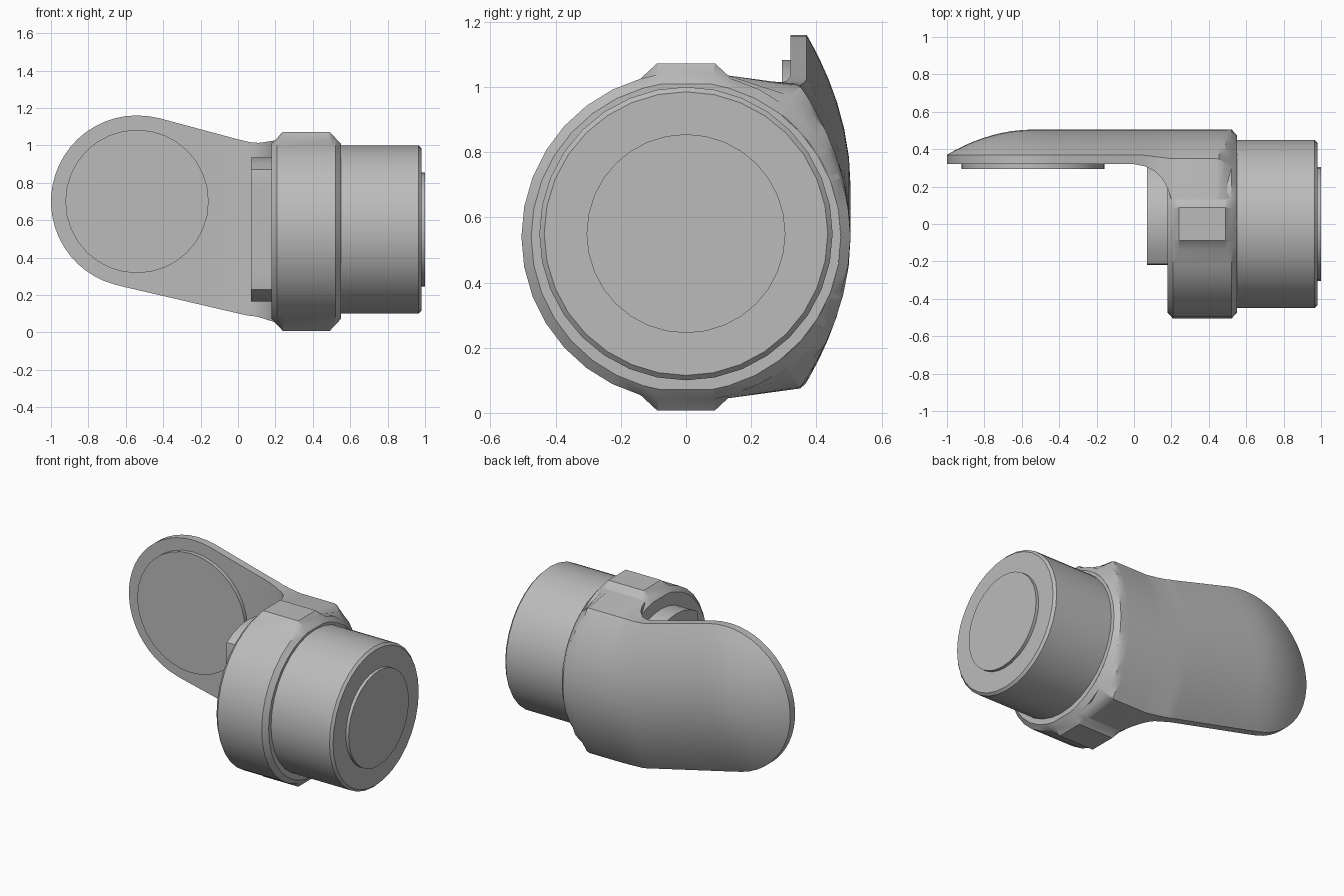
import bpy, bmesh
from math import sin, cos, pi, hypot, radians

cube = bpy.data.objects.get("Cube")
if cube:
    bpy.data.objects.remove(cube, do_unlink=True)

grey = bpy.data.materials.new("plain_grey")
grey.use_nodes = True
GREY = (0.5, 0.5, 0.5, 1)
grey.diffuse_color = GREY
grey.node_tree.nodes["Principled BSDF"].inputs["Base Color"].default_value = GREY


def loft(name, rings):
    """Skin equal-length closed rings and cap both ends."""
    bm = bmesh.new()
    rows = [[bm.verts.new(p) for p in ring] for ring in rings]
    for a, b in zip(rows, rows[1:]):
        for i in range(len(a)):
            j = (i + 1) % len(a)
            bm.faces.new((a[i], a[j], b[j], b[i]))
    bm.faces.new(rows[0])
    bm.faces.new(rows[-1])
    bmesh.ops.recalc_face_normals(bm, faces=bm.faces)
    mesh = bpy.data.meshes.new(name)
    bm.to_mesh(mesh)
    bm.free()
    mesh.materials.append(grey)
    ob = bpy.data.objects.new(name, mesh)
    bpy.context.collection.objects.link(ob)
    bpy.ops.object.select_all(action='DESELECT')
    ob.select_set(True)
    bpy.context.view_layer.objects.active = ob
    bpy.ops.object.shade_smooth_by_angle(angle=radians(28))
    return ob


def circle(r, n=32):
    return [(r * sin(2 * pi * i / n), r * cos(2 * pi * i / n)) for i in range(n)]


def turned(name, profile, zc, clip=-9):
    """Round part along x from (x, radius) pairs, optionally cut flat in front."""
    return loft(name, [[(x, max(y, clip), zc + z) for y, z in circle(r)] for x, r in profile])


def lerp(x, pts):
    """Piecewise linear lookup."""
    if x <= pts[0][0]:
        return pts[0][1]
    for (x0, v0), (x1, v1) in zip(pts, pts[1:]):
        if x <= x1:
            return v0 + (v1 - v0) * (x - x0) / (x1 - x0)
    return pts[-1][1]


ZC = 0.54            # collar axis height
HX, HZ, HR = -0.54, 0.70, 0.46   # rounded head of the arm


def bevel_limit(x, both):
    """Largest radius allowed by the conical end chamfers."""
    d = 0.55 - x
    if both:
        d = min(d, x - 0.18)
    return 0.475 + 1.08 * d


def limited(x, y, z, both=False):
    r = hypot(y, z - ZC)
    k = min(1, bevel_limit(x, both) / r)
    return (x, y * k, ZC + (z - ZC) * k)


# Barrel, end boss and inner boss
turned("barrel", [(0.5, 0.45), (0.965, 0.45), (0.98, 0.435)], 0.55)
turned("end_boss", [(0.95, 0.305), (1.0, 0.305)], 0.55)
turned("inner_boss", [(0.07, 0.385), (0.25, 0.385)], 0.55, clip=-0.22)

# Collar with flat lugs above and below
half = [(0.505 * sin(a), 0.505 * cos(a)) for a in [0.28 + (pi - 0.56) * i / 14 for i in range(15)]]
right = [(0.09, 0.54)] + half + [(0.09, -0.54)]
section = right + [(-y, z) for y, z in reversed(right)]
loft("collar", [[limited(x, y, ZC + z, True) for y, z in section]
                for x in (0.18, 0.208, 0.24, 0.49, 0.522, 0.55)])

# Arm: domed plate with a round head that blends into the collar
TOP = [(-0.42, 1.145), (0, 1.032), (0.06, 1.018), (0.12, 1.01), (0.2, 1.005)]
BOTTOM = [(-0.655, 0.254), (0.05, 0.09), (0.2, 0.075)]
INNER = [(0, 0.32), (0.06, 0.308), (0.11, 0.283), (0.15, 0.245), (0.18, 0.19), (0.2, 0.13)]
RIM = [(0.03, 0.37), (0.2, 0.35)]
RISE = [(0.1, 0), (0.24, 0.03)]


def arm_ring(x):
    u = (x - HX) / HR
    bulge = HR * max(0, 1 - u * u) ** 0.5
    hi = HZ + bulge if x < TOP[0][0] else lerp(x, TOP)
    lo = HZ - bulge if x < BOTTOM[0][0] else lerp(x, BOTTOM)
    peak = 0.37 + 0.135 * (1 - min(0, u) ** 2)
    inner, rim, rise = lerp(x, INNER), lerp(x, RIM), lerp(x, RISE)
    pts = [(inner, hi + rise)]
    for i in range(17):
        t = cos(pi * i / 16)
        y = rim + (peak - rim) * (1 - t * t)
        pts.append((y, (hi + lo) / 2 + t * (hi - lo) / 2))
    pts.append((inner, lo - rise))
    return [limited(x, y, z) if x > 0.4 else (x, y, z) for y, z in pts]


stations = [HX - HR * cos(0.06 + 1.5 * i / 12) for i in range(13)]
stations += [-0.48, -0.42, -0.28, -0.14, 0, 0.03, 0.06, 0.085, 0.11, 0.13, 0.15,
             0.165, 0.18, 0.2, 0.24, 0.44, 0.455, 0.49, 0.522, 0.549]
loft("arm", [arm_ring(x) for x in stations])

# Round pad on the inside of the head
loft("head_pad", [[(HX + a, y, HZ + b) for a, b in circle(0.383)] for y in (0.295, 0.34)])
